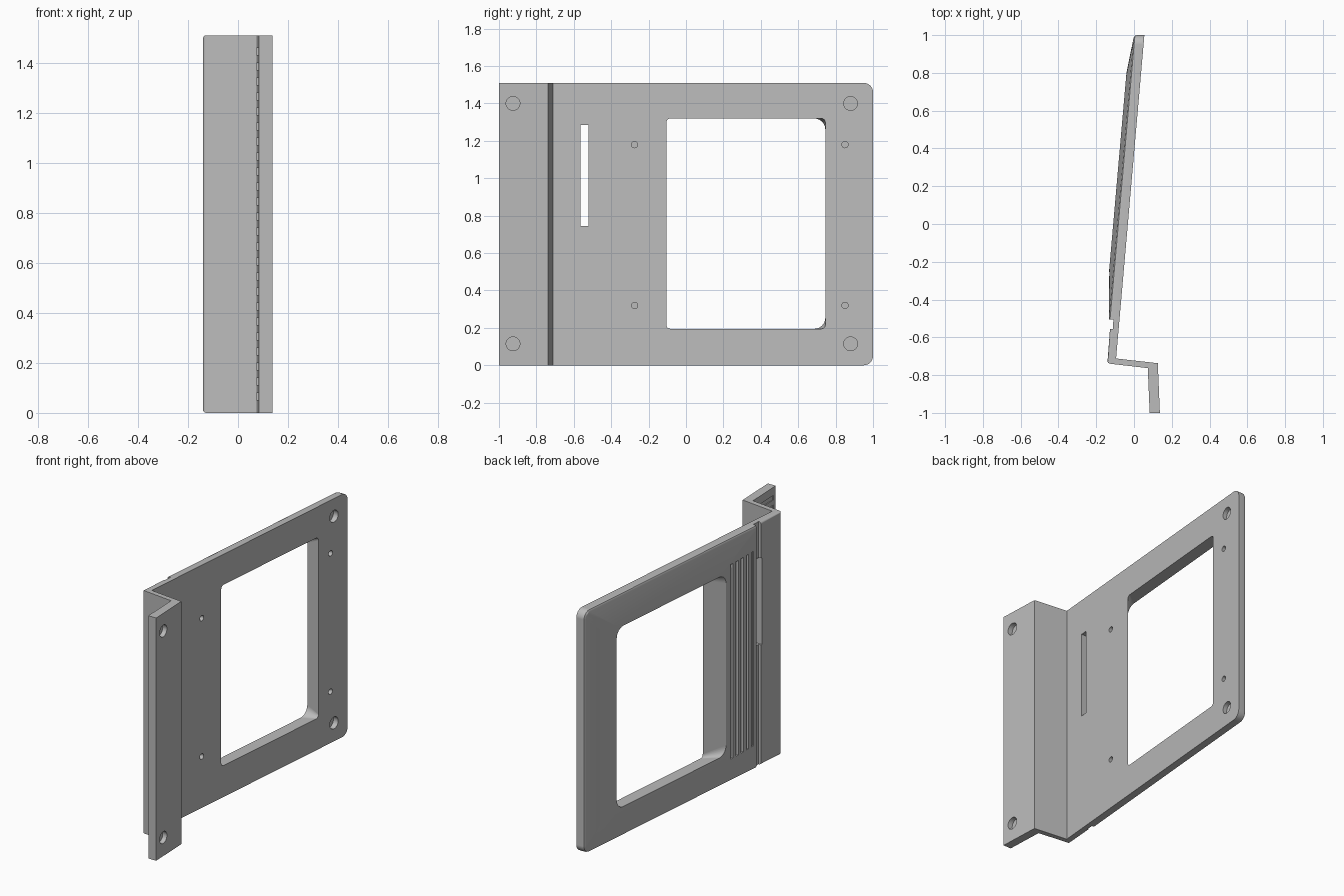
import bpy, bmesh, math
from mathutils import Vector

if "Cube" in bpy.data.objects:
    bpy.data.objects.remove(bpy.data.objects["Cube"])

H = 1.51          # height
SEAM = -0.505     # where the panel meets the stepped bracket

mat = bpy.data.materials.new("light grey")
mat.use_nodes = True
GREY = (0.5, 0.5, 0.5, 1)
mat.diffuse_color = GREY
mat.node_tree.nodes["Principled BSDF"].inputs["Base Color"].default_value = GREY


def face_x(y):
    """x of the tilted flat mounting face"""
    return 0.055 + 0.0876 * (y - 1)


def make(name, bm):
    bmesh.ops.recalc_face_normals(bm, faces=bm.faces)
    me = bpy.data.meshes.new(name)
    bm.to_mesh(me)
    bm.free()
    ob = bpy.data.objects.new(name, me)
    bpy.context.collection.objects.link(ob)
    me.materials.append(mat)
    return ob


def ring(y0, y1, z0, z1, r0, r1, depth):
    """Rounded rectangle parallel to the mounting face; r0 at y0, r1 at y1"""
    pts = []
    corners = [(y1 - r1, z1 - r1, r1), (y0 + r0, z1 - r0, r0),
               (y0 + r0, z0 + r0, r0), (y1 - r1, z0 + r1, r1)]
    for q, (cy, cz, r) in enumerate(corners):
        for i in range(7):
            a = math.radians(90 * q + 15 * i)
            y, z = cy + r * math.cos(a), cz + r * math.sin(a)
            pts.append(Vector((face_x(y) - depth, y, z)))
            if r == 0:
                break
    return pts


def add_loft(bm, a, b):
    va, vb = [bm.verts.new(p) for p in a], [bm.verts.new(p) for p in b]
    bm.faces.new(va)
    bm.faces.new(vb[::-1])
    for i in range(len(va)):
        j = (i + 1) % len(va)
        bm.faces.new((va[j], va[i], vb[i], vb[j]))


def add_box(bm, x0, x1, y0, y1, z0, z1):
    add_loft(bm, [Vector((x0, y, z)) for y, z in ((y0, z0), (y1, z0), (y1, z1), (y0, z1))],
             [Vector((x1, y, z)) for y, z in ((y0, z0), (y1, z0), (y1, z1), (y0, z1))])


def add_hole(bm, x, y, z, r, depth):
    disc = [(r * math.cos(i * math.tau / 24), r * math.sin(i * math.tau / 24)) for i in range(24)]
    add_loft(bm, *[[Vector((px, y + a, z + b)) for a, b in disc]
                   for px in (x - depth, x + 0.03)])


def cut_and_finish(ob, bm):
    bmesh.ops.recalc_face_normals(bm, faces=bm.faces)
    cutter = make(ob.name + "_cutter", bm)
    cutter.hide_render = True
    bpy.ops.object.select_all(action="DESELECT")
    bpy.context.view_layer.objects.active = ob
    ob.select_set(True)
    mod = ob.modifiers.new("cuts", "BOOLEAN")
    mod.operation, mod.solver, mod.object = "DIFFERENCE", "EXACT", cutter
    bpy.ops.object.modifier_apply(modifier=mod.name)
    bpy.data.objects.remove(cutter)
    bpy.ops.object.shade_smooth_by_angle(angle=math.radians(25))
    wn = ob.modifiers.new("even_normals", "WEIGHTED_NORMAL")
    wn.keep_sharp = True


# Framed panel: flat mounting face, rounded rim, gently raised bezel
bm = bmesh.new()
points = ring(SEAM, 1, 0, H, 0, 0.05, 0)
for inset, depth in ((0, 0.040), (0.004, 0.050), (0.014, 0.056)):
    points += ring(SEAM, 1 - inset, inset, H - inset, 0, 0.05 - inset, depth)
points += ring(-0.24, 0.8, 0.17, H - 0.17, 0.05, 0.05, 0.0775)
for p in points:
    bm.verts.new(p)
hull = bmesh.ops.convex_hull(bm, input=bm.verts)
bmesh.ops.delete(bm, geom=[v for v in bm.verts if not v.link_faces], context="VERTS")
bmesh.ops.dissolve_limit(bm, angle_limit=math.radians(0.5), verts=bm.verts, edges=bm.edges)
panel = make("frame_panel", bm)

cut = bmesh.new()
# Opening, flaring towards the bracket side
add_loft(cut, ring(-0.078, 0.745, 0.195, 1.32, 0.012, 0.012, -0.02),
         ring(-0.281, 0.745, 0.195, 1.32, 0.085, 0.085, 0.13))
# Decorative vertical grooves
for i in range(5):
    y = -0.265 - 0.05 * i
    add_box(cut, face_x(y) - 0.15, face_x(y) - 0.05, y - 0.011, y + 0.011, 0.15, 1.36)
# Blind mounting holes
for z in (0.115, 1.4):
    add_hole(cut, face_x(0.88), 0.88, z, 0.037, 0.03)
for y in (-0.275, 0.85):
    for z in (0.32, 1.18):
        add_hole(cut, face_x(y), y, z, 0.017, 0.03)
cut_and_finish(panel, cut)

# Stepped bracket: flange, return wall and grooved strip beside the panel
profile = [(0.083, -1), (0.137, -1), (0.126, -0.737), (face_x(-0.712), -0.712),
           (face_x(SEAM), SEAM), (-0.109, SEAM), (-0.112, -0.555), (-0.127, -0.555),
           (-0.141, -0.738), (0.073, -0.763)]
bm = bmesh.new()
add_loft(bm, [Vector((x, y, 0)) for x, y in profile], [Vector((x, y, H)) for x, y in profile])
bmesh.ops.recalc_face_normals(bm, faces=bm.faces)
rim = [e for e in bm.edges if all(v.co.x < -0.12 for v in e.verts)
       and any(v.co.y < -0.7 for v in e.verts)]
bmesh.ops.bevel(bm, geom=rim, offset=0.014, segments=4, profile=0.5, affect="EDGES")
bracket = make("stepped_bracket", bm)

cut = bmesh.new()
# Through slot in the strip
add_box(cut, -0.3, 0.05, -0.565, -0.52, 0.745, 1.285)
# Flange holes and grip grooves on the hidden side of the flange
for z in (0.115, 1.4):
    add_hole(cut, 0.134, -0.925, z, 0.037, 0.03)
for i in range(24):
    z = 0.065 + 0.06 * i
    add_box(cut, 0.04, 0.086, -0.975, -0.785, z - 0.014, z + 0.014)
cut_and_finish(bracket, cut)
